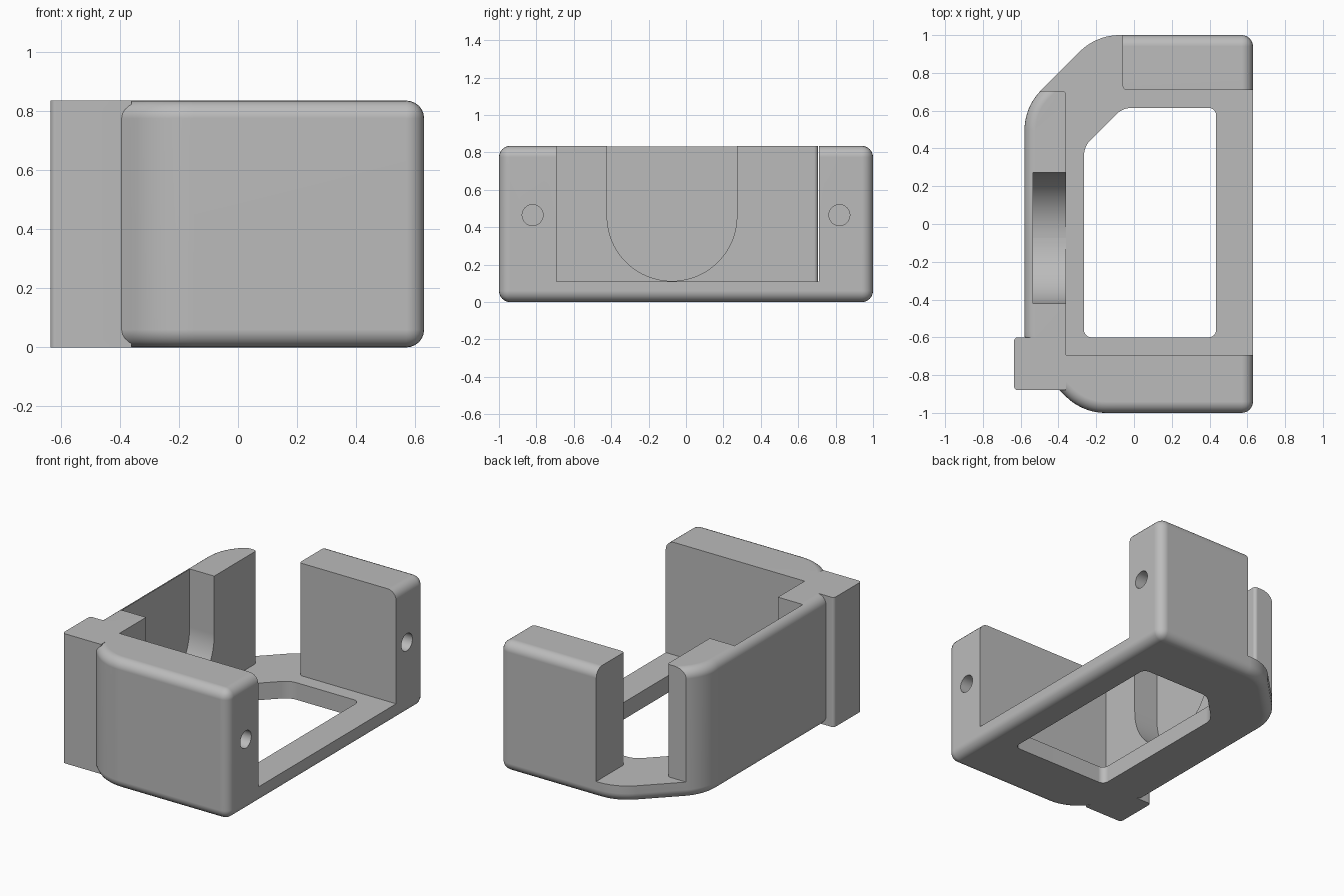
import bpy
import bmesh
import math
from mathutils import Vector

if "Cube" in bpy.data.objects:
    bpy.data.objects.remove(bpy.data.objects["Cube"])

H = 0.835       # overall height
FLOOR = 0.11    # floor thickness
R = 0.3         # large corner radius

grey = bpy.data.materials.new("plain grey")
grey.use_nodes = True
grey.diffuse_color = (0.5, 0.5, 0.5, 1)
grey.node_tree.nodes["Principled BSDF"].inputs["Base Color"].default_value = (0.5, 0.5, 0.5, 1)


def rounded(corners, steps=10):
    """Turn (x, y, radius) corners into an outline with filleted corners."""
    out = []
    for i, (x, y, r) in enumerate(corners):
        p = Vector((x, y))
        if r == 0:
            out.append(p)
            continue
        a = (Vector(corners[i - 1][:2]) - p).normalized()
        b = (Vector(corners[(i + 1) % len(corners)][:2]) - p).normalized()
        half = a.angle(b) / 2
        centre = p + (a + b).normalized() * r / math.sin(half)
        start = p + a * r / math.tan(half) - centre
        end = p + b * r / math.tan(half) - centre
        sweep = math.pi - 2 * half
        for k in range(steps + 1):
            t = k / steps
            v = (start * math.sin((1 - t) * sweep) + end * math.sin(t * sweep)) / math.sin(sweep)
            out.append(centre + v)
    return out


def prism(name, outline, low, high, axis="z"):
    """Extrude an outline along z, or a (y, z) outline along x."""
    place = (lambda p, h: (p.x, p.y, h)) if axis == "z" else (lambda p, h: (h, p.x, p.y))
    bm = bmesh.new()
    base = bm.faces.new([bm.verts.new(place(p, low)) for p in outline])
    grown = bmesh.ops.extrude_face_region(bm, geom=[base])
    shift = Vector((0, 0, high - low)) if axis == "z" else Vector((high - low, 0, 0))
    moved = [g for g in grown["geom"] if isinstance(g, bmesh.types.BMVert)]
    bmesh.ops.translate(bm, verts=moved, vec=shift)
    bmesh.ops.recalc_face_normals(bm, faces=bm.faces)
    mesh = bpy.data.meshes.new(name)
    bm.to_mesh(mesh)
    bm.free()
    mesh.materials.append(grey)
    obj = bpy.data.objects.new(name, mesh)
    bpy.context.collection.objects.link(obj)
    return obj


def apply(obj, mod):
    bpy.ops.object.select_all(action="DESELECT")
    bpy.context.view_layer.objects.active = obj
    obj.select_set(True)
    bpy.ops.object.modifier_apply(modifier=mod.name)


def combine(obj, other, operation):
    mod = obj.modifiers.new("combine", "BOOLEAN")
    mod.operation = operation
    mod.solver = "EXACT"
    mod.object = other
    apply(obj, mod)
    bpy.data.objects.remove(other)


# Outer body with cut corners on one long side and softened rims
body = prism("bracket_body", rounded([
    (0.63, -1, 0), (0.63, 1, 0), (-0.2, 1, R), (-0.58, 0.62, R),
    (-0.58, -0.694, R), (-0.274, -1, R)]), 0, H)
bevel = body.modifiers.new("soft_rims", "BEVEL")
bevel.width = 0.06
bevel.segments = 6
bevel.limit_method = "ANGLE"
bevel.angle_limit = math.radians(60)
apply(body, bevel)

# Square block on the front corner
combine(body, prism("corner_block", rounded([
    (-0.635, -0.88, 0.02), (-0.36, -0.88, 0), (-0.36, -0.6, 0), (-0.635, -0.6, 0.02)], 4),
    0, H), "UNION")

# Pocket above the floor, open on the long side and at the back corner
combine(body, prism("pocket", rounded([
    (-0.36, -0.693, 0), (1, -0.693, 0), (1, 0.71, 0), (-0.06, 0.71, 0.02),
    (-0.06, 1.2, 0), (-1, 1.2, 0), (-1, 0.705, 0), (-0.36, 0.705, 0.02)], 4),
    FLOOR, 1), "DIFFERENCE")

# Window through the floor
combine(body, prism("floor_window", rounded([
    (0.435, -0.6, 0.04), (0.435, 0.615, 0.04), (-0.06, 0.615, 0.12),
    (-0.265, 0.41, 0.12), (-0.265, -0.6, 0.04)]), -0.1, 0.2), "DIFFERENCE")

# Round-bottomed recess in the inside of the long wall
combine(body, prism("wall_recess", rounded([
    (-0.422, 1, 0), (-0.422, 0.113, 0.3465), (0.272, 0.113, 0.3465), (0.272, 1, 0)], 20),
    -0.535, -0.3, "x"), "DIFFERENCE")

# Screw holes in both wall ends
for side in (-1, 1):
    ring = [Vector((side * 0.82 + 0.056 * math.cos(k * math.tau / 32),
                    0.465 + 0.056 * math.sin(k * math.tau / 32))) for k in range(32)]
    combine(body, prism("screw_hole", ring, 0.2, 0.8, "x"), "DIFFERENCE")

# Smooth shading with crisp edges
bpy.ops.object.select_all(action="DESELECT")
bpy.context.view_layer.objects.active = body
body.select_set(True)
bpy.ops.object.shade_smooth_by_angle(angle=math.radians(30))
weighted = body.modifiers.new("even_shading", "WEIGHTED_NORMAL")
weighted.keep_sharp = True
